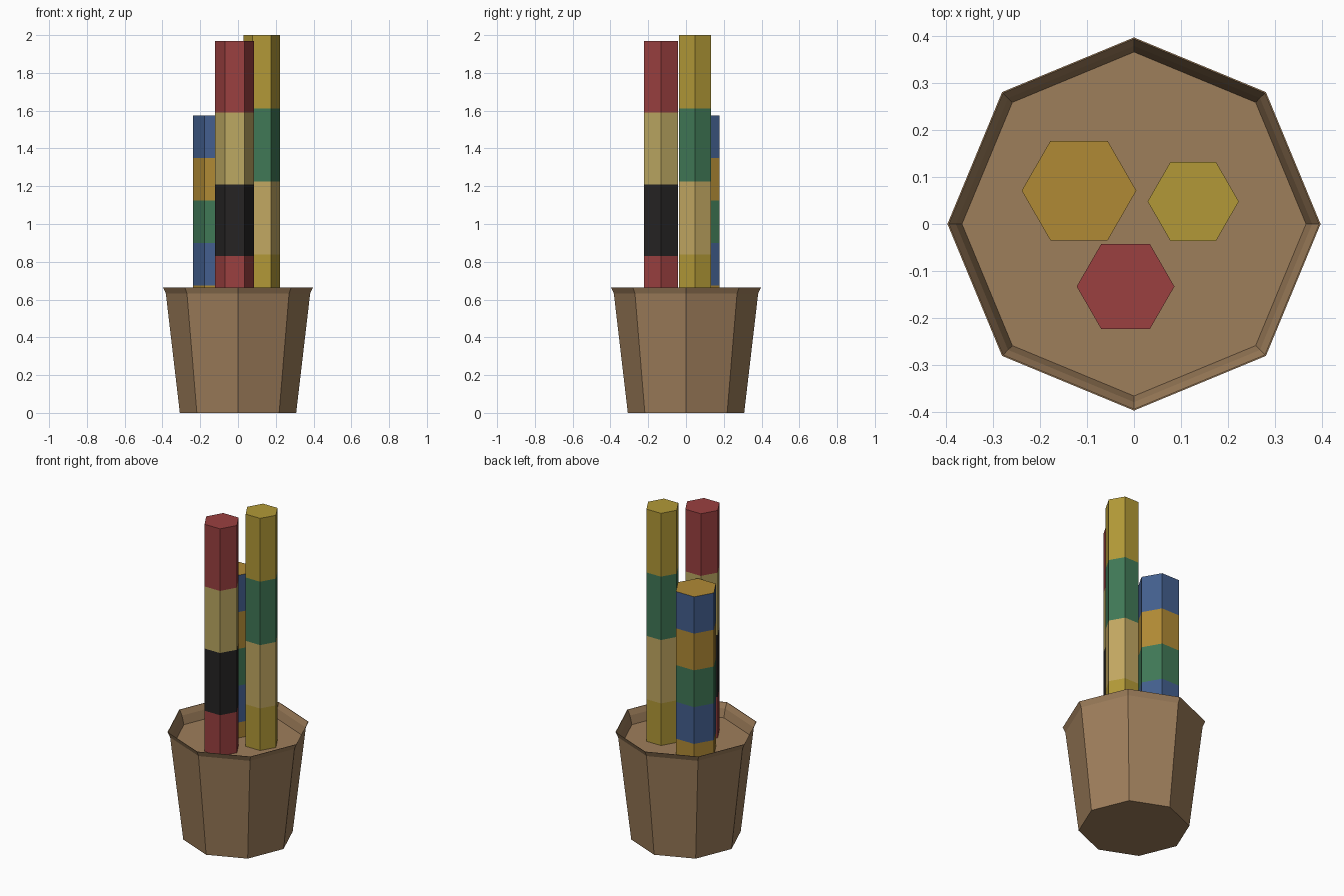
import bpy, bmesh
from math import sin, cos, tau

if "Cube" in bpy.data.objects:
    bpy.data.objects.remove(bpy.data.objects["Cube"])


def material(name, rgb):
    """Make a material from display (sRGB) values 0-255."""
    m = bpy.data.materials.new(name)
    m.diffuse_color = [((c / 255 + 0.055) / 1.055) ** 2.4 for c in rgb] + [1]
    m.use_nodes = True
    m.node_tree.nodes["Principled BSDF"].inputs["Base Color"].default_value = m.diffuse_color
    return m


MATS = {n: material(n, c) for n, c in {
    "brown": (158, 126, 91), "red": (155, 64, 64), "black": (38, 36, 36),
    "tan": (188, 168, 98), "cream": (194, 168, 98), "yellow": (178, 153, 55),
    "green": (64, 120, 86), "blue": (67, 95, 142), "orange": (176, 138, 53),
}.items()}


def lathe(name, sides, profile, mats, bands, centre=(0, 0)):
    """Stack polygon rings (radius, z), capped at both ends.
    bands holds one material index per wall band, then one for the top cap."""
    bm = bmesh.new()
    rings = [[bm.verts.new((centre[0] + r * cos(tau * i / sides),
                            centre[1] + r * sin(tau * i / sides), z))
              for i in range(sides)] for r, z in profile]
    for k, (a, b) in enumerate(zip(rings, rings[1:])):
        for i in range(sides):
            j = (i + 1) % sides
            bm.faces.new((a[i], a[j], b[j], b[i])).material_index = bands[k]
    bm.faces.new(rings[0][::-1]).material_index = bands[0]
    bm.faces.new(rings[-1]).material_index = bands[-1]
    mesh = bpy.data.meshes.new(name)
    bm.to_mesh(mesh)
    bm.free()
    for m in mats:
        mesh.materials.append(MATS[m])
    ob = bpy.data.objects.new(name, mesh)
    bpy.context.collection.objects.link(ob)


# Octagonal pot: tapered wall, flared rim, inner wall and recessed fill
pot = [(0.308, 0), (0.382, 0.632), (0.397, 0.664),
       (0.394, 0.664), (0.379, 0.632), (0.366, 0.58)]
lathe("pot", 8, pot, ["brown"], [0] * len(pot))


def stick(name, centre, radius, top, colours, cap):
    """Hexagonal stick of equal coloured bands, planted in the pot fill."""
    base, n = 0.45, len(colours)
    profile = [(radius, base + (top - base) * i / n) for i in range(n + 1)]
    names = list(dict.fromkeys(colours + [cap]))
    lathe(name, 6, profile, names,
          [names.index(c) for c in colours + [cap]], centre)


# Three banded sticks, colours from bottom to top
stick("red_stick", (-0.018, -0.133), 0.104, 1.97,
      ["red", "black", "tan", "red"], "red")
stick("yellow_stick", (0.126, 0.048), 0.097, 2.0,
      ["yellow", "cream", "green", "yellow"], "yellow")
stick("blue_stick", (-0.117, 0.071), 0.122, 1.575,
      ["orange", "blue", "green", "orange", "blue"], "orange")
